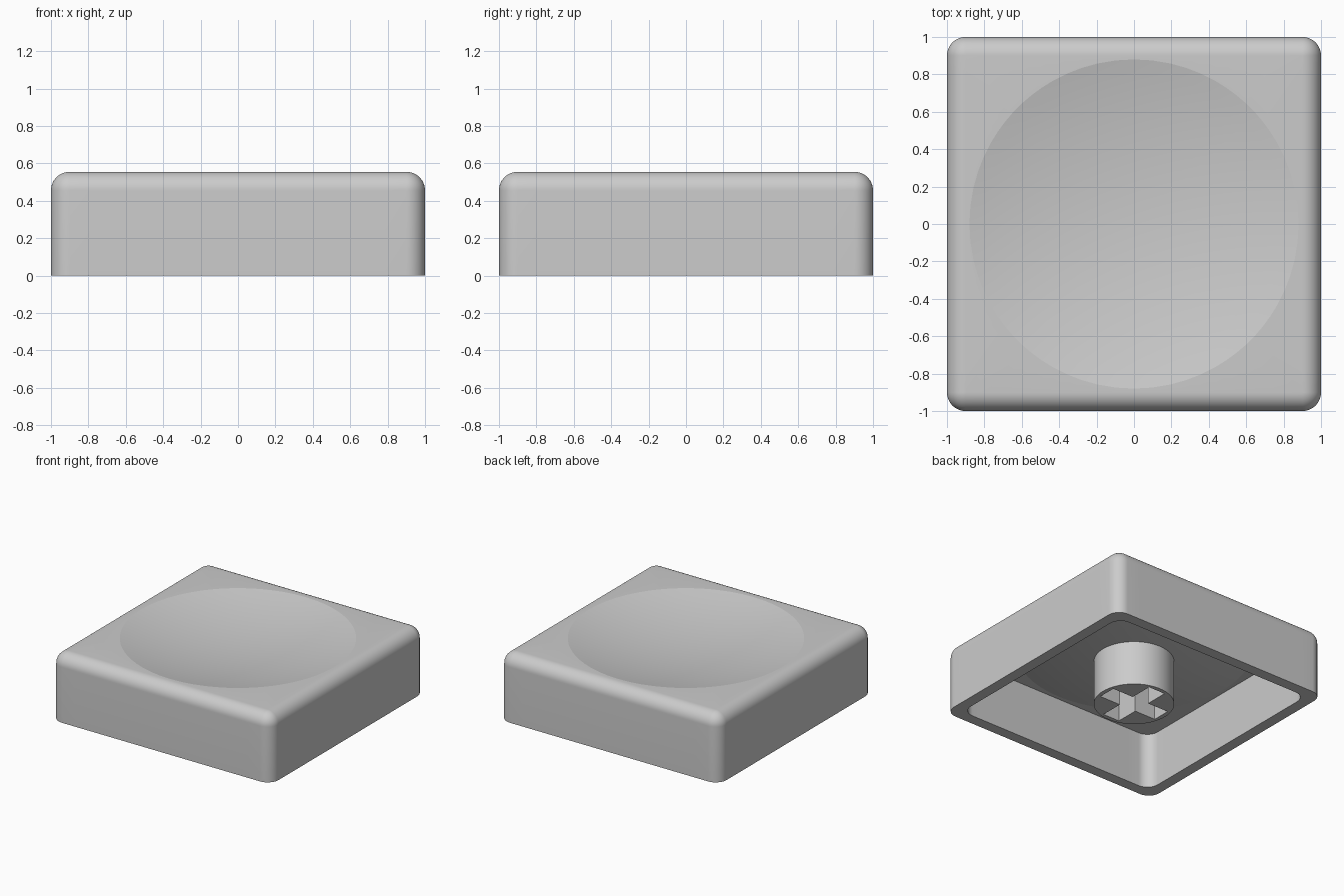
import bpy
import bmesh
from math import sin, cos, pi, atan2, sqrt

if "Cube" in bpy.data.objects:
    bpy.data.objects.remove(bpy.data.objects["Cube"])

HEIGHT = 0.555
FILLET = 0.1
WALL = 0.09
ROOF = 0.1
DISH_RADIUS, DISH_DEPTH = 0.88, 0.1
ARC, EDGE = 12, 16          # segments per rounded corner and per straight side

grey = bpy.data.materials.new("grey plastic")
grey.use_nodes = True
grey.diffuse_color = (0.6, 0.6, 0.6, 1)
grey.node_tree.nodes["Principled BSDF"].inputs["Base Color"].default_value = (0.6, 0.6, 0.6, 1)


def finish(bm, name):
    bmesh.ops.remove_doubles(bm, verts=bm.verts, dist=0.0001)
    bmesh.ops.recalc_face_normals(bm, faces=bm.faces)
    mesh = bpy.data.meshes.new(name)
    bm.to_mesh(mesh)
    bm.free()
    mesh.materials.append(grey)
    obj = bpy.data.objects.new(name, mesh)
    bpy.context.collection.objects.link(obj)
    bpy.ops.object.select_all(action="DESELECT")
    obj.select_set(True)
    bpy.context.view_layer.objects.active = obj
    bpy.ops.object.shade_smooth_by_angle(angle=pi / 18)


def rounded_square(half, radius):
    """Outline with evenly split sides, the same point count for any size."""
    points, c = [], half - radius
    for side in range(4):
        turn = side * pi / 2
        local = [(half, -c + 2 * c * i / EDGE) for i in range(EDGE)]
        local += [(c + radius * cos(a), c + radius * sin(a))
                  for a in (pi / 2 * i / ARC for i in range(ARC))]
        points += [(x * cos(turn) - y * sin(turn), x * sin(turn) + y * cos(turn))
                   for x, y in local]
    return points


ANGLES = [atan2(y, x) for x, y in rounded_square(1, FILLET)]


def circle(radius):
    return [(radius * cos(a), radius * sin(a)) for a in ANGLES]


def bowl(rim_z):
    """Rings of a shallow spherical bowl, from the middle to the rim."""
    ball = (DISH_RADIUS ** 2 + DISH_DEPTH ** 2) / (2 * DISH_DEPTH)
    rings = []
    for i in range(13):
        r = DISH_RADIUS * i / 12
        rings.append((circle(r), rim_z - DISH_DEPTH + ball - sqrt(ball ** 2 - r ** 2)))
    return rings


# Hollow cap: dished top, rounded edge, walls, lip, cavity and bulged ceiling
rings = bowl(HEIGHT)
for i in range(ARC + 1):
    a = pi / 2 * i / ARC
    out = FILLET * sin(a)
    rings.append((rounded_square(1 - FILLET + out, out), HEIGHT - FILLET + FILLET * cos(a)))
rings.append((rounded_square(1, FILLET), 0))
rings.append((rounded_square(1 - WALL, FILLET), 0))
rings.append((rounded_square(1 - WALL, FILLET), HEIGHT - ROOF))
rings += reversed(bowl(HEIGHT - ROOF))

bm = bmesh.new()
loops = [[bm.verts.new((x, y, z)) for x, y in outline] for outline, z in rings]
for a, b in zip(loops, loops[1:]):
    for i in range(len(a)):
        j = (i + 1) % len(a)
        bm.faces.new((a[i], a[j], b[j], b[i]))
finish(bm, "cap_shell")

# Round stem with a cross-shaped socket
STEM_RADIUS, STEM_TOP = 0.3, 0.365
ARM, SLOT = 0.265, 0.075
cross = []
for q in range(4):
    c, s = cos(q * pi / 2), sin(q * pi / 2)
    cross += [(x * c - y * s, x * s + y * c) for x, y in ((ARM, -SLOT), (ARM, SLOT), (SLOT, SLOT))]
disc = [(STEM_RADIUS * cos(2 * pi * i / 64), STEM_RADIUS * sin(2 * pi * i / 64)) for i in range(64)]

bm = bmesh.new()
edges = []
for outline in (disc, cross):
    verts = [bm.verts.new((x, y, 0)) for x, y in outline]
    edges += [bm.edges.new((verts[i - 1], verts[i])) for i in range(len(verts))]
bmesh.ops.triangle_fill(bm, edges=edges, use_beauty=True)
top = bmesh.ops.extrude_face_region(bm, geom=bm.faces[:], use_keep_orig=True)
bmesh.ops.translate(bm, vec=(0, 0, STEM_TOP),
                    verts=[v for v in top["geom"] if isinstance(v, bmesh.types.BMVert)])
finish(bm, "stem")
